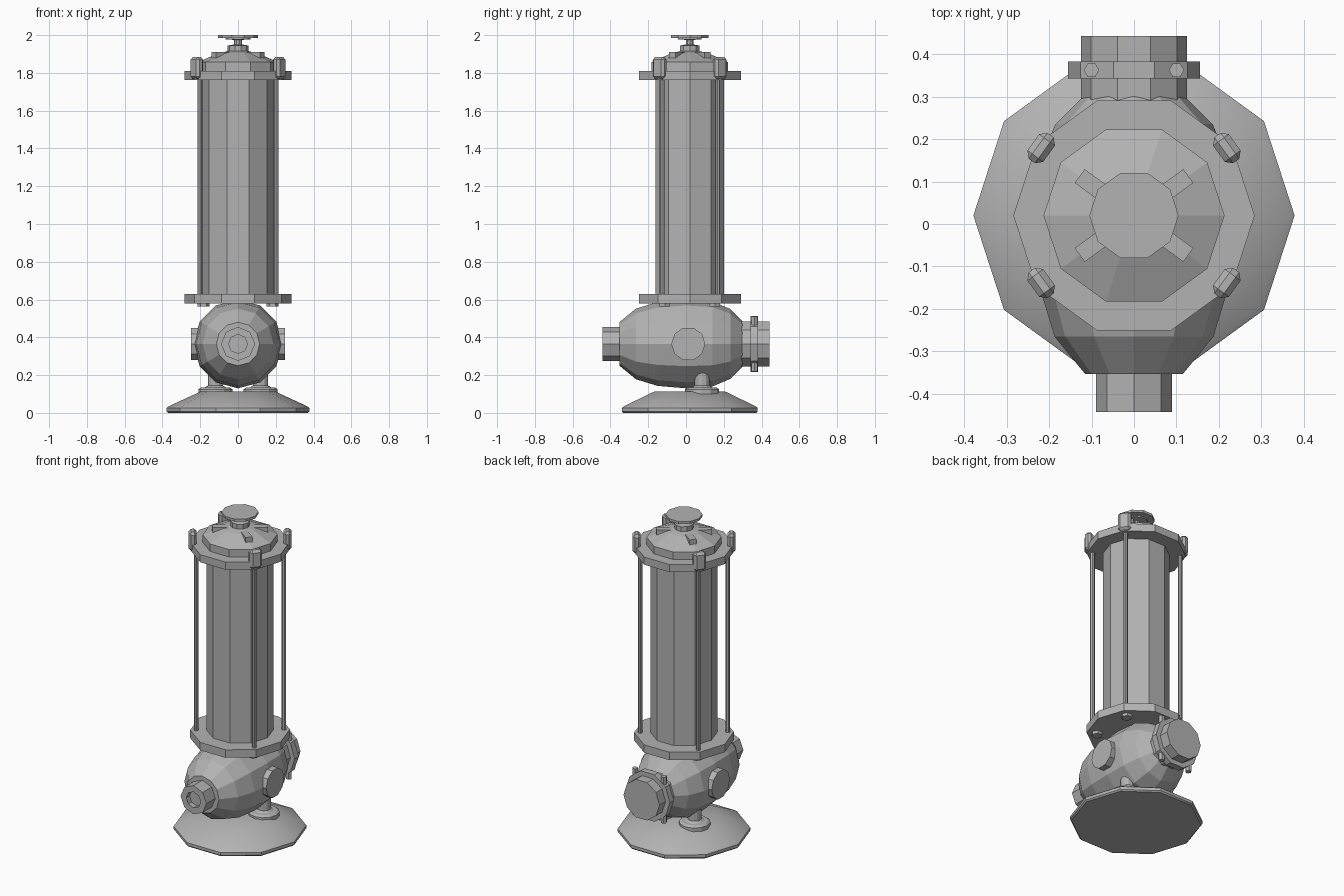
import bpy, bmesh, math
from mathutils import Matrix

old = bpy.data.objects.get("Cube")
if old:
    bpy.data.objects.remove(old, do_unlink=True)

# One plain grey for the whole casting
grey = bpy.data.materials.new("cast_grey")
grey.use_nodes = True
GREY = (0.45, 0.45, 0.45, 1)
grey.diffuse_color = GREY
grey.node_tree.nodes["Principled BSDF"].inputs["Base Color"].default_value = GREY

CY = 0.02      # y of the upright axis
PZ = 0.365     # height of the pump body axis
CORNERS = [math.radians(a) for a in (36, 144, 216, 324)]


def finish(name, bm):
    bmesh.ops.recalc_face_normals(bm, faces=bm.faces)
    mesh = bpy.data.meshes.new(name)
    bm.to_mesh(mesh)
    bm.free()
    mesh.materials.append(grey)
    obj = bpy.data.objects.new(name, mesh)
    bpy.context.collection.objects.link(obj)
    return obj


def lathe(name, profile, centre=(0, CY, 0), axis="Z", sides=10):
    """Turn (radius, distance along axis) points into a closed solid."""
    bm = bmesh.new()
    rings = []
    for r, h in profile:
        ring = []
        for i in range(sides):
            a = math.tau * i / sides
            c, s = r * math.cos(a), r * math.sin(a)
            p = {"Z": (c, s, h), "Y": (c, h, s), "X": (h, c, s)}[axis]
            ring.append(bm.verts.new([p[k] + centre[k] for k in range(3)]))
        rings.append(ring)
    for lo, hi in zip(rings, rings[1:]):
        for i in range(sides):
            j = (i + 1) % sides
            bm.faces.new((lo[i], lo[j], hi[j], hi[i]))
    bm.faces.new(rings[0])
    bm.faces.new(rings[-1])
    return finish(name, bm)


def radial_box(name, angle, r0, r1, width, z0, z1, bevel=0):
    """Box pointing outward from the upright axis."""
    bm = bmesh.new()
    bmesh.ops.create_cube(bm, size=1)
    bmesh.ops.scale(bm, vec=(r1 - r0, width, z1 - z0), verts=bm.verts)
    bmesh.ops.translate(bm, vec=((r0 + r1) / 2, 0, (z0 + z1) / 2), verts=bm.verts)
    bm.transform(Matrix.Translation((0, CY, 0)) @ Matrix.Rotation(angle, 4, "Z"))
    obj = finish(name, bm)
    if bevel:
        mod = obj.modifiers.new("Bevel", "BEVEL")
        mod.width, mod.segments = bevel, 1
    return obj


# Base plate, softly shaded
base = lathe("base_plate", [(0.37, 0), (0.378, 0.008), (0.378, 0.026),
                            (0.365, 0.036), (0.2, 0.112)])
bpy.ops.object.select_all(action="DESELECT")
base.select_set(True)
bpy.context.view_layer.objects.active = base
bpy.ops.object.shade_smooth_by_angle(angle=math.radians(33))

# Legs with round pads
for side, x in (("left", 0.12), ("right", -0.12)):
    lathe(side + "_leg", [(0.09, 0.1), (0.09, 0.125), (0.075, 0.135), (0.055, 0.135),
                          (0.04, 0.145), (0.04, 0.3)], (x, 0.085, 0), sides=12)

# Pump body lying along y, with nozzles
lathe("pump_body", [(0.115, -0.353), (0.187, -0.265), (0.222, -0.15), (0.235, 0),
                    (0.225, 0.14), (0.185, 0.235), (0.12, 0.3)],
      (0, 0, PZ), "Y", 12)
lathe("inlet_nozzle", [(0.05, -0.41), (0.05, -0.442), (0.09, -0.442), (0.09, -0.3)],
      (0, 0, PZ), "Y", 8)
lathe("outlet_pipe", [(0.125, 0.2), (0.125, 0.442)], (0, 0, PZ), "Y")
lathe("outlet_clamp", [(0.155, 0.342), (0.155, 0.382)], (0, 0, PZ), "Y")
for x in (-0.1, 0.1):
    lathe("clamp_bolt", [(0.018, -0.145), (0.018, 0.145)], (x, 0.362, PZ), sides=6)
lathe("side_ports", [(0.09, -0.25), (0.09, 0.25)], (0, 0.012, PZ), "X")

# Motor housing and its flanges
lathe("motor_tube", [(0.191, 0.6), (0.191, 1.79)])
lathe("lower_flange", [(0.284, 0.58), (0.284, 0.63)])
lathe("upper_flange", [(0.284, 1.762), (0.284, 1.81)])

# Domed cap and top knob
lathe("domed_cap", [(0.213, 1.8), (0.213, 1.857), (0.1, 1.905), (0.055, 1.915)])
lathe("knob", [(0.055, 1.9), (0.055, 1.945), (0.022, 1.95), (0.022, 1.975),
               (0.065, 1.977), (0.065, 1.985), (0.105, 1.985), (0.105, 2.0)])

# Tie rods, hooked lugs, bolts and cap ribs at four corners
for a in CORNERS:
    cx, sy = math.cos(a), math.sin(a)
    lathe("tie_rod", [(0.013, 0.6), (0.013, 1.8)], (0.25 * cx, CY + 0.25 * sy, 0), sides=8)
    lathe("flange_bolt", [(0.032, 0.562), (0.032, 0.59)],
          (0.225 * cx, CY + 0.225 * sy, 0), sides=6)
    radial_box("rod_lug", a, 0.247, 0.293, 0.075, 1.768, 1.884, 0.014)
    radial_box("cap_rib", a, 0.04, 0.158, 0.04, 1.86, 1.91)
